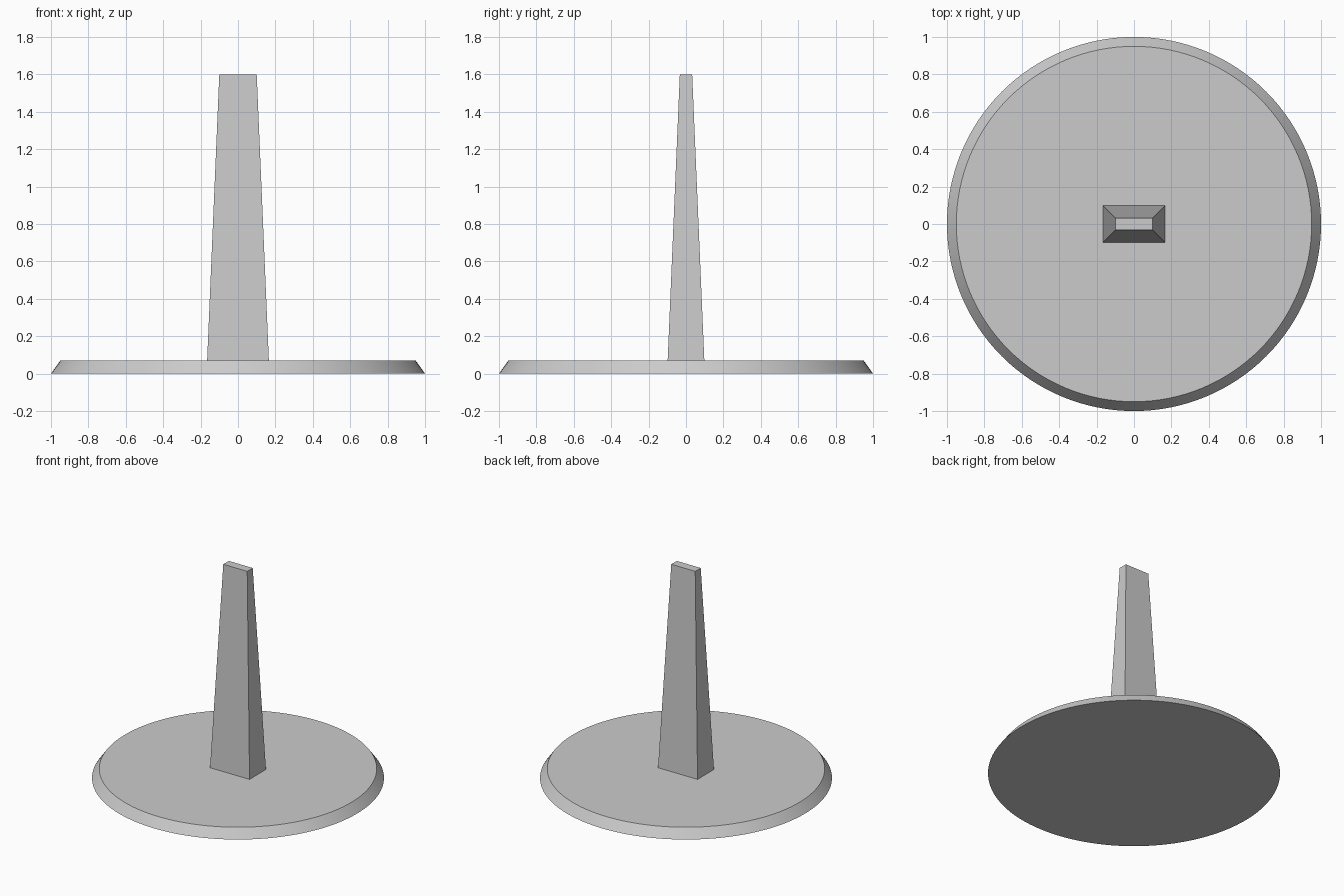
import bpy
import bmesh
import math

cube = bpy.data.objects.get("Cube")
if cube:
    bpy.data.objects.remove(cube, do_unlink=True)

BASE_HEIGHT = 0.07
TOTAL_HEIGHT = 1.6

grey = bpy.data.materials.new("light_grey")
grey.use_nodes = True
grey.diffuse_color = (0.6, 0.6, 0.6, 1)
grey.node_tree.nodes["Principled BSDF"].inputs["Base Color"].default_value = (0.6, 0.6, 0.6, 1)


def add_part(name, bm):
    mesh = bpy.data.meshes.new(name)
    bmesh.ops.recalc_face_normals(bm, faces=bm.faces)
    bm.to_mesh(mesh)
    bm.free()
    mesh.materials.append(grey)
    obj = bpy.data.objects.new(name, mesh)
    bpy.context.collection.objects.link(obj)
    return obj


# Round base with a sloping rim
bm = bmesh.new()
bmesh.ops.create_cone(bm, cap_ends=True, segments=128, radius1=1.0,
                      radius2=0.95, depth=BASE_HEIGHT)
bmesh.ops.translate(bm, verts=bm.verts, vec=(0, 0, BASE_HEIGHT / 2))
base = add_part("round_base", bm)
bpy.context.view_layer.objects.active = base
base.select_set(True)
bpy.ops.object.shade_smooth_by_angle(angle=math.radians(30))

# Tapered rectangular post standing on the base
bm = bmesh.new()
bmesh.ops.create_cube(bm, size=2)
for v in bm.verts:
    top = v.co.z > 0
    half_x, half_y = (0.1, 0.033) if top else (0.165, 0.098)
    v.co = (v.co.x * half_x, v.co.y * half_y, TOTAL_HEIGHT if top else BASE_HEIGHT)
add_part("tapered_post", bm)
